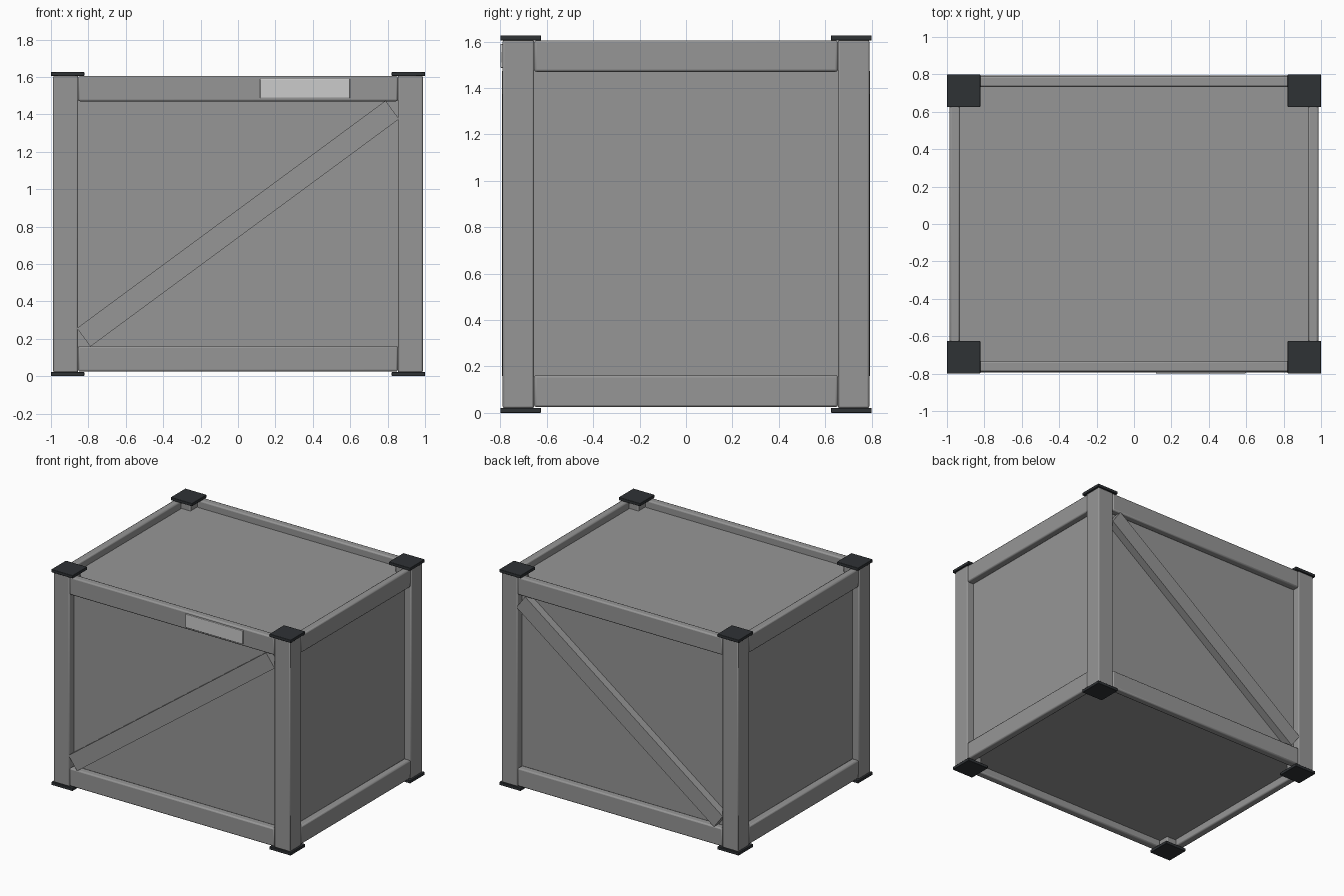
import bpy, math

if "Cube" in bpy.data.objects:
    bpy.data.objects.remove(bpy.data.objects["Cube"])

def material(name, col):
    m = bpy.data.materials.new(name)
    m.diffuse_color = (*col, 1)
    m.use_nodes = True
    m.node_tree.nodes["Principled BSDF"].inputs["Base Color"].default_value = m.diffuse_color
    return m

dark = material("dark_plate", (0.028, 0.032, 0.036))
grey = material("grey_body", (0.305, 0.305, 0.305))
pale = material("pale_label", (0.58, 0.58, 0.57))

def box(name, lo, hi, bevel=0.0, mat=grey, rot=(0, 0, 0)):
    size = [b - a for a, b in zip(lo, hi)]
    mid = [(a + b) / 2 for a, b in zip(lo, hi)]
    bpy.ops.mesh.primitive_cube_add(size=1, location=mid, rotation=rot)
    o = bpy.context.object
    o.name = name
    o.scale = size
    bpy.ops.object.transform_apply(location=False, rotation=False, scale=True)
    if bevel:
        b = o.modifiers.new("bevel", 'BEVEL')
        b.width = bevel
        b.segments = 2
        bpy.ops.object.shade_smooth_by_angle()
    o.data.materials.append(mat)
    return o

def span(s, a, b):
    return sorted((s * a, s * b))

# Recessed panels, one closed body
box("crate_panels", (-0.932, -0.735, 0.08), (0.932, 0.735, 1.55))

# Corner posts with dark end plates
for sx in (-1, 1):
    for sy in (-1, 1):
        (x0, x1), (y0, y1) = span(sx, 0.855, 0.988), span(sy, 0.655, 0.79)
        box("corner_post", (x0, y0, 0.02), (x1, y1, 1.608), 0.008)
        (x0, x1), (y0, y1) = span(sx, 0.822, 1.0), span(sy, 0.625, 0.8)
        for name, z0, z1 in (("foot_plate", 0, 0.022), ("top_plate", 1.605, 1.627)):
            box(name, (x0, y0, z0), (x1, y1, z1), 0.003, dark)

# Horizontal rails along the top and bottom edges
for name, z0, z1 in (("bottom_rail", 0.025, 0.162), ("top_rail", 1.47, 1.605)):
    for s in (-1, 1):
        y0, y1 = span(s, 0.733, 0.79)
        box(name + "_long", (-0.855, y0, z0), (0.855, y1, z1), 0.01)
        x0, x1 = span(s, 0.93, 0.986)
        box(name + "_short", (x0, -0.655, z0), (x1, 0.655, z1), 0.01)

# Diagonal braces on front and back
for s, name in ((-1, "front_brace"), (1, "back_brace")):
    y0, y1 = span(s, 0.73, 0.793)
    box(name, (-1.025, y0, 0.755), (1.025, y1, 0.877),
        rot=(0, -math.radians(36.4), 0))

# Blank label plate on the front top rail
box("label_plate", (0.118, -0.799, 1.487), (0.598, -0.78, 1.59), 0.003, pale)
